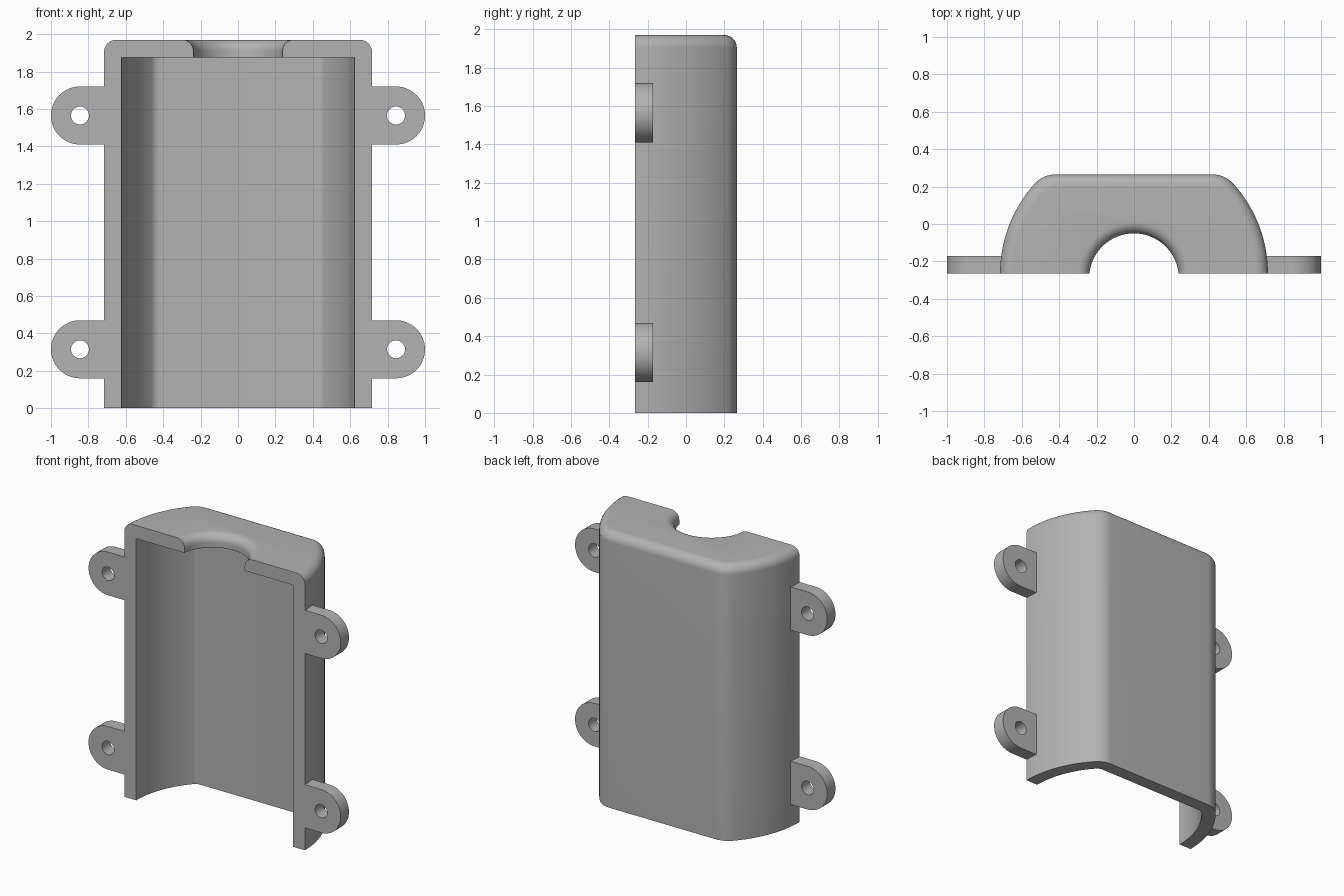
import bpy, bmesh, math

if "Cube" in bpy.data.objects:
    bpy.data.objects.remove(bpy.data.objects["Cube"])

FRONT, BACK, HEIGHT = -0.265, 0.265, 1.97
RADIUS, CORNER, WALL, EDGE = 0.716, 0.15, 0.094, 0.065

grey = bpy.data.materials.new("light grey")
grey.diffuse_color = (0.45, 0.45, 0.45, 1)
grey.use_nodes = True
grey.node_tree.nodes["Principled BSDF"].inputs["Base Color"].default_value = grey.diffuse_color


def outline(d, front=FRONT):
    """Plan outline inset by d: curved sides, rounded back corners, flat back."""
    cy = BACK - CORNER
    cx = math.sqrt((RADIUS - CORNER) ** 2 - (cy - FRONT) ** 2)
    a0 = math.atan2(cy - FRONT, cx)
    R, r = RADIUS - d, CORNER - d
    half = [(R, front)] if front < FRONT else []
    half += [(R * math.cos(a0 * i / 20), FRONT + R * math.sin(a0 * i / 20)) for i in range(20)]
    for i in range(9):
        a = a0 + (math.pi / 2 - a0) * i / 8
        half.append((cx + r * math.cos(a), cy + r * math.sin(a)))
    return half + [(-x, y) for x, y in reversed(half)]


def loft(name, rings):
    """Closed solid through equal-length rings of 3D points."""
    bm = bmesh.new()
    rows = [[bm.verts.new(p) for p in ring] for ring in rings]
    n = len(rows[0])
    for a, b in zip(rows, rows[1:]):
        for i in range(n):
            j = (i + 1) % n
            bm.faces.new((a[i], a[j], b[j], b[i]))
    bm.faces.new(rows[0][::-1])
    bm.faces.new(rows[-1])
    bmesh.ops.recalc_face_normals(bm, faces=bm.faces)
    mesh = bpy.data.meshes.new(name)
    bm.to_mesh(mesh)
    bm.free()
    mesh.materials.append(grey)
    ob = bpy.data.objects.new(name, mesh)
    bpy.context.collection.objects.link(ob)
    return ob


def circle(cx, cy, r, z, n=64):
    return [(cx + r * math.cos(2 * math.pi * i / n),
             cy + r * math.sin(2 * math.pi * i / n), z) for i in range(n)]


def activate(ob):
    bpy.ops.object.select_all(action='DESELECT')
    ob.select_set(True)
    bpy.context.view_layer.objects.active = ob


def cut(ob, cutter):
    cutter.hide_render = True
    activate(ob)
    m = ob.modifiers.new("cut", 'BOOLEAN')
    m.operation, m.solver, m.object = 'DIFFERENCE', 'EXACT', cutter
    bpy.ops.object.modifier_apply(modifier=m.name)
    bpy.data.objects.remove(cutter)


def smooth(ob):
    activate(ob)
    bpy.ops.object.shade_smooth_by_angle(angle=math.radians(30))


# Cover shell with a rounded top edge
levels = [(0, 0)]
for i in range(9):
    a = math.pi / 2 * i / 8
    levels.append((EDGE * (1 - math.cos(a)), HEIGHT - EDGE + EDGE * math.sin(a)))
cover = loft("cover_shell", [[(x, y, z) for x, y in outline(d)] for d, z in levels])

# Hollow interior, open at the front and the bottom
cut(cover, loft("interior_cutter", [[(x, y, z) for x, y in outline(WALL, FRONT - 0.2)]
                                    for z in (-0.2, HEIGHT - WALL)]))

# Half-round opening in the top with a flared lip
lip = [(0.24, 1.7)]
for i in range(9):
    a = math.pi / 2 * i / 8
    lip.append((0.24 + 0.06 * (1 - math.cos(a)), HEIGHT - 0.06 + 0.06 * math.sin(a)))
lip.append((0.30, HEIGHT + 0.1))
cut(cover, loft("opening_cutter", [circle(0, -0.29, r, z) for r, z in lip]))
smooth(cover)

# Four rounded mounting tabs with screw holes
for side, sx in (("right", 1), ("left", -1)):
    for level, z in (("upper", 1.565), ("lower", 0.315)):
        shape = [(0.705, -0.155)]
        for i in range(33):
            a = -math.pi / 2 + math.pi * i / 32
            shape.append((0.845 + 0.155 * math.cos(a), 0.155 * math.sin(a)))
        shape.append((0.705, 0.155))
        tab = loft(f"{level}_{side}_tab", [[(sx * x, y, z + h) for x, h in shape]
                                           for y in (FRONT, FRONT + 0.094)])
        hole = [[(x, y, h) for x, h, _ in circle(sx * 0.845, z, 0.048, 0, 32)]
                for y in (FRONT - 0.1, FRONT + 0.2)]
        cut(tab, loft("screw_hole_cutter", hole))
        smooth(tab)
